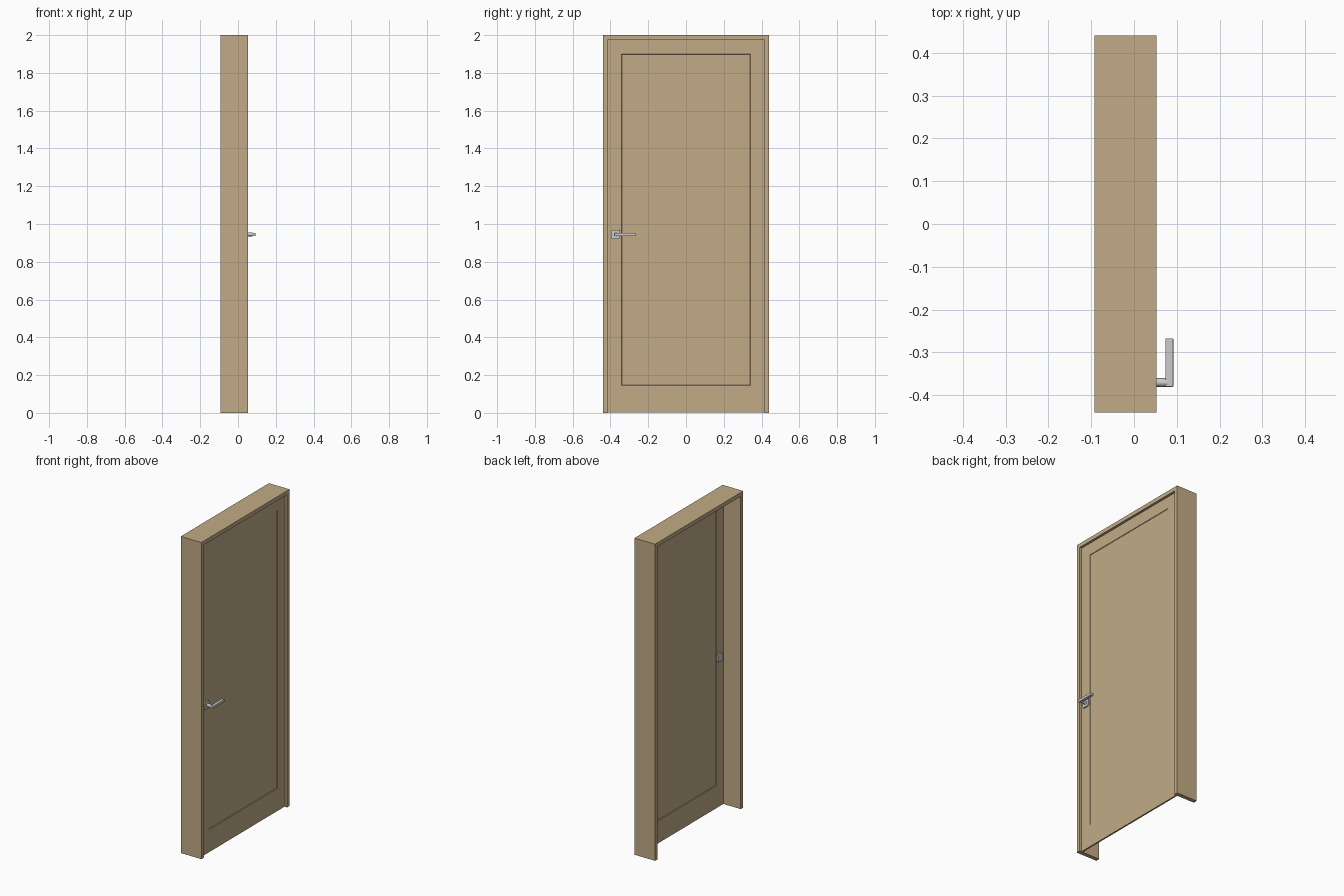
import bpy, bmesh
from mathutils import Matrix

if "Cube" in bpy.data.objects:
    bpy.data.objects.remove(bpy.data.objects["Cube"])

wood = bpy.data.materials.new("wood")
wood.diffuse_color = (0.54, 0.41, 0.24, 1)
wood.use_nodes = True
wood.node_tree.nodes["Principled BSDF"].inputs["Base Color"].default_value = wood.diffuse_color

HANDLE_Y, HANDLE_Z = -0.373, 0.945
LEAF_BACK, LEAF_FRONT = 0.027, 0.037


def finish(name, bm, mat=None, bevel=0, segments=2):
    bmesh.ops.recalc_face_normals(bm, faces=bm.faces)
    me = bpy.data.meshes.new(name)
    bm.to_mesh(me)
    bm.free()
    ob = bpy.data.objects.new(name, me)
    bpy.context.collection.objects.link(ob)
    if mat:
        me.materials.append(mat)
    if bevel:
        mod = ob.modifiers.new("bevel", "BEVEL")
        mod.width, mod.segments = bevel, segments
    return ob


def box_mesh(lo, hi):
    bm = bmesh.new()
    bmesh.ops.create_cube(bm, size=1)
    for v in bm.verts:
        v.co = [l + (c + 0.5) * (h - l) for c, l, h in zip(v.co, lo, hi)]
    return bm


def extrude_x(outline, x0, x1):
    bm = bmesh.new()
    face = bm.faces.new([bm.verts.new((x0, y, z)) for y, z in outline])
    out = bmesh.ops.extrude_face_region(bm, geom=[face])["geom"]
    verts = [g for g in out if isinstance(g, bmesh.types.BMVert)]
    bmesh.ops.translate(bm, verts=verts, vec=(x1 - x0, 0, 0))
    return bm


# Door frame: two jambs and a head as one U profile
half, inner, top = 0.44, 0.415, 1.975
outline = [(-half, 0), (-half, 2), (half, 2), (half, 0),
           (inner, 0), (inner, top), (-inner, top), (-inner, 0)]
finish("door_frame", extrude_x(outline, -0.092, 0.052), wood)

# Door leaf with a shallow sunk panel on both faces
bm = box_mesh((LEAF_BACK, -inner, 0.002), (LEAF_FRONT, inner, top))
bm.normal_update()
for f in [f for f in bm.faces if abs(f.normal.x) > 0.9]:
    bmesh.ops.inset_individual(bm, faces=[f], thickness=0.02)
    for v in f.verts:
        v.co.y = 0.342 if v.co.y > 0 else -0.342
        v.co.z = 1.9 if v.co.z > 1 else 0.145
    bmesh.ops.inset_individual(bm, faces=[f], thickness=0.003, depth=-0.003)
finish("door_leaf", bm, wood)


# Square rosettes with softened corners, one on each face
def rosette(name, x0, x1):
    r, c = 0.024, 0.006
    pts = [(-r + c, -r), (r - c, -r), (r, -r + c), (r, r - c),
           (r - c, r), (-r + c, r), (-r, r - c), (-r, -r + c)]
    pts = [(HANDLE_Y + y, HANDLE_Z + z) for y, z in pts]
    finish(name, extrude_x(pts, x0, x1), bevel=0.002)


rosette("front_rosette", LEAF_FRONT, 0.047)
rosette("back_rosette", LEAF_BACK - 0.009, LEAF_BACK)

# Round neck carrying the lever
bm = bmesh.new()
bmesh.ops.create_cone(bm, cap_ends=True, segments=24, radius1=0.01, radius2=0.01,
                      depth=0.033, matrix=Matrix.Translation((0.0615, HANDLE_Y + 0.003, HANDLE_Z))
                      @ Matrix.Rotation(1.570796, 4, "Y"))
neck = finish("handle_neck", bm)
bpy.context.view_layer.objects.active = neck
neck.select_set(True)
bpy.ops.object.shade_smooth_by_angle()

# Flat lever bar
finish("handle_lever", box_mesh((0.073, -0.38, HANDLE_Z - 0.008),
                                (0.092, -0.267, HANDLE_Z + 0.008)), bevel=0.002)
